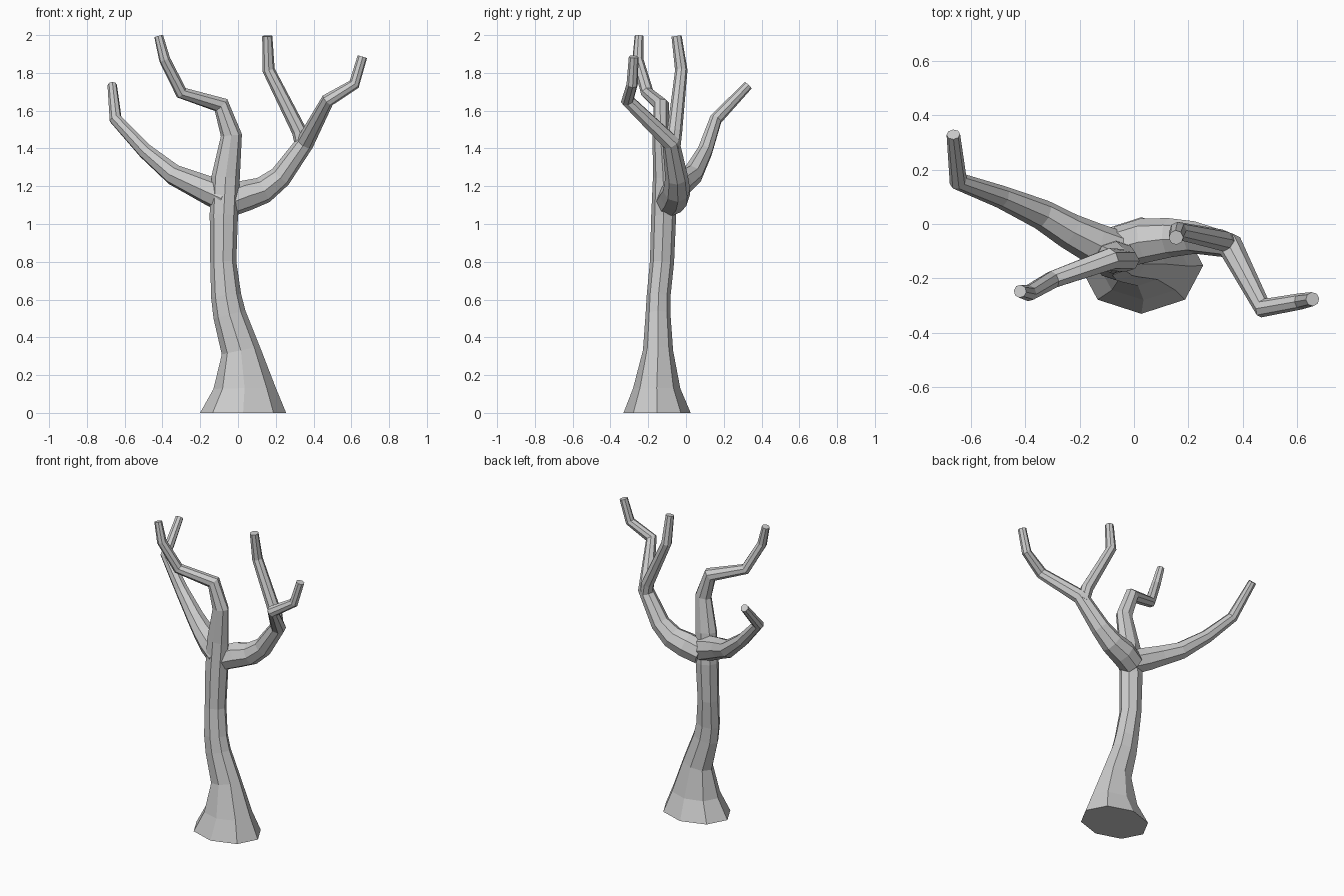
import bpy, bmesh
from math import cos, sin, pi
from mathutils import Vector

SIDES = 8


def limb(name, path, start_dir=None, start_side=(1, 0, 0)):
    """Faceted tube through (x, y, z, radius_u, radius_v) stations, capped at both ends."""
    pts = [Vector(p[:3]) for p in path]
    bm = bmesh.new()
    rings = []
    u = Vector(start_side)
    last = len(pts) - 1
    for i, p in enumerate(path):
        # tangent is the mean of the two neighbouring segments
        a = (pts[i] - pts[i - 1]).normalized() if i > 0 else Vector()
        b = (pts[i + 1] - pts[i]).normalized() if i < last else Vector()
        t = (a + b).normalized()
        if i == 0 and start_dir:
            t = Vector(start_dir)
        u = (u - t * u.dot(t)).normalized()
        v = t.cross(u)
        ring = []
        for k in range(SIDES):
            ang = 2 * pi * k / SIDES
            ring.append(bm.verts.new(pts[i] + u * p[3] * cos(ang) + v * p[4] * sin(ang)))
        rings.append(ring)
    for r0, r1 in zip(rings, rings[1:]):
        for k in range(SIDES):
            n = (k + 1) % SIDES
            bm.faces.new((r0[k], r0[n], r1[n], r1[k]))
    bm.faces.new(rings[0][::-1])
    bm.faces.new(rings[-1])
    bmesh.ops.recalc_face_normals(bm, faces=bm.faces)
    mesh = bpy.data.meshes.new(name)
    bm.to_mesh(mesh)
    bm.free()
    obj = bpy.data.objects.new(name, mesh)
    bpy.context.collection.objects.link(obj)
    return obj


def round_path(path):
    return [(x, y, z, r, r) for x, y, z, r in path]


# Flared trunk running on into the crooked centre bough
limb("trunk", [
    (0.027, -0.153, 0.00, 0.228, 0.178),
    (0.035, -0.155, 0.13, 0.165, 0.125),
    (0.015, -0.148, 0.33, 0.103, 0.080),
    (-0.045, -0.148, 0.52, 0.087, 0.066),
    (-0.063, -0.145, 0.62, 0.080, 0.063),
    (-0.078, -0.127, 0.80, 0.069, 0.064),
    (-0.075, -0.118, 1.05, 0.075, 0.066),
    (-0.065, -0.120, 1.25, 0.075, 0.055),
    (-0.035, -0.135, 1.47, 0.056, 0.042),
    (-0.090, -0.130, 1.630, 0.046, 0.042),
    (-0.300, -0.205, 1.695, 0.034, 0.034),
    (-0.388, -0.255, 1.870, 0.030, 0.030),
    (-0.420, -0.248, 1.995, 0.024, 0.024),
], start_dir=(0, 0, 1))

# Left bough, swinging back at its tip
limb("left_branch", round_path([
    (-0.060, -0.105, 1.135, 0.080),
    (-0.150, -0.070, 1.175, 0.076),
    (-0.240, -0.025, 1.215, 0.066),
    (-0.340, 0.035, 1.260, 0.056),
    (-0.490, 0.100, 1.385, 0.042),
    (-0.648, 0.158, 1.555, 0.034),
    (-0.666, 0.330, 1.735, 0.025),
]), start_side=(0, 0, 1))

# Right bough, bending forward above its fork
limb("right_branch", round_path([
    (-0.050, -0.085, 1.115, 0.078),
    (0.040, -0.060, 1.150, 0.082),
    (0.135, -0.050, 1.180, 0.072),
    (0.225, -0.050, 1.250, 0.060),
    (0.355, -0.080, 1.430, 0.048),
    (0.475, -0.310, 1.655, 0.036),
    (0.615, -0.285, 1.740, 0.030),
    (0.658, -0.277, 1.885, 0.026),
]), start_side=(0, 0, 1))

# Upright offshoot from the fork
limb("upper_right_branch", round_path([
    (0.345, -0.070, 1.400, 0.040),
    (0.325, -0.060, 1.490, 0.040),
    (0.162, -0.025, 1.815, 0.033),
    (0.155, -0.050, 1.995, 0.027),
]))
